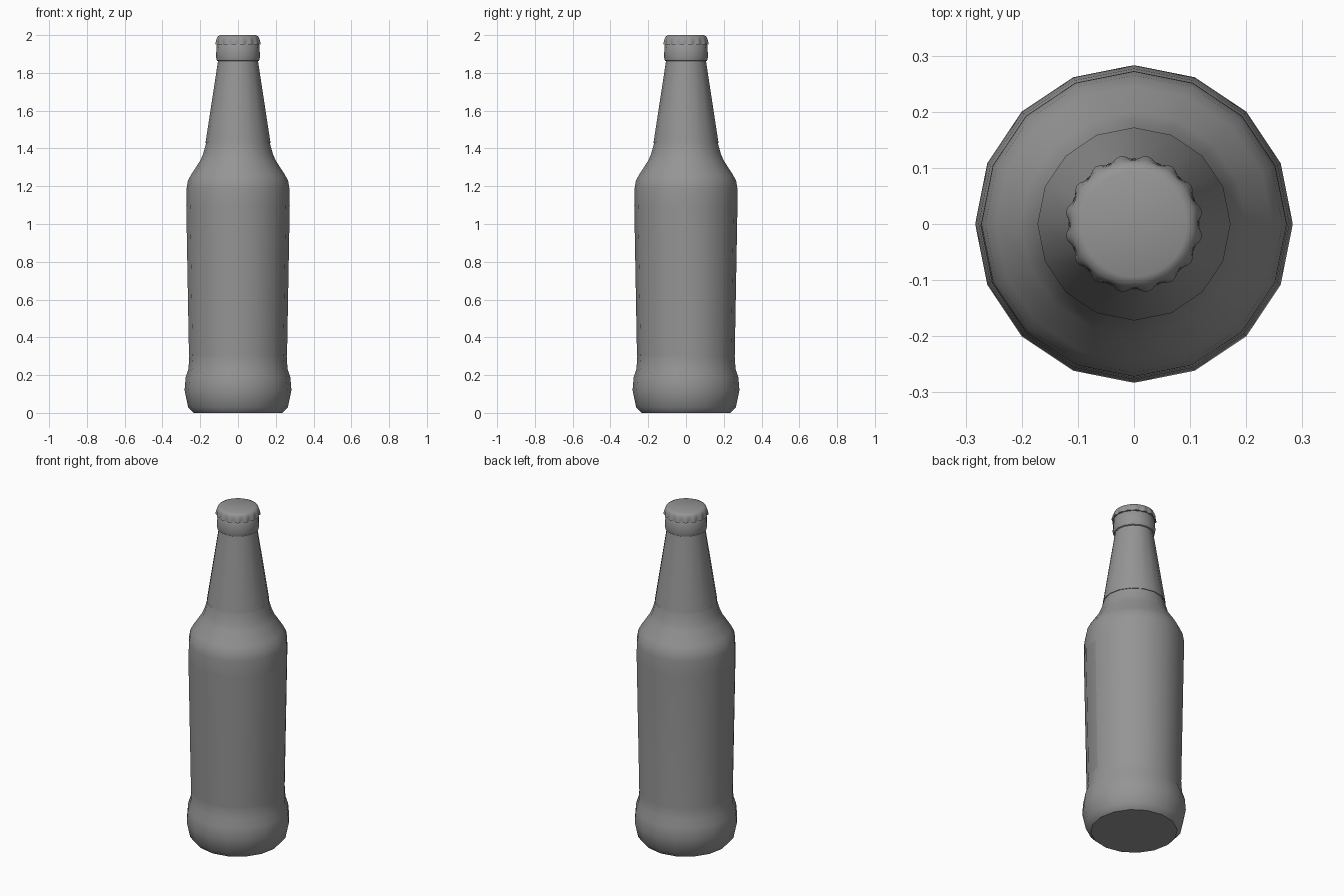
import bpy, bmesh
from math import cos, pi, radians, sin

if "Cube" in bpy.data.objects:
    bpy.data.objects.remove(bpy.data.objects["Cube"])

SIDES = 16

# Dark grey shared by every part
grey = bpy.data.materials.new("dark_grey")
grey.diffuse_color = (0.3, 0.3, 0.3, 1)
grey.use_nodes = True
grey.node_tree.nodes["Principled BSDF"].inputs["Base Color"].default_value = grey.diffuse_color


def finish(name, bm, angle):
    bmesh.ops.recalc_face_normals(bm, faces=bm.faces)
    me = bpy.data.meshes.new(name)
    bm.to_mesh(me)
    bm.free()
    me.materials.append(grey)
    ob = bpy.data.objects.new(name, me)
    bpy.context.collection.objects.link(ob)
    bpy.ops.object.select_all(action='DESELECT')
    ob.select_set(True)
    bpy.context.view_layer.objects.active = ob
    bpy.ops.object.shade_smooth_by_angle(angle=radians(angle))
    return ob


def lathe(name, profile, sides=SIDES, start=0.0, steps=None, wave=None,
          capped=True, angle=40):
    """Revolve (radius, z) points; steps < sides gives a partial wrap."""
    bm = bmesh.new()
    closed = steps is None
    n = sides if closed else steps + 1
    rings = []
    for k, (r, z) in enumerate(profile):
        ring = []
        for i in range(n):
            a = start + 2 * pi * i / sides
            rr = r + (wave[k] * cos(16 * (a - pi / 16)) if wave else 0)
            ring.append(bm.verts.new((rr * cos(a), rr * sin(a), z)))
        rings.append(ring)
    for lo, hi in zip(rings, rings[1:]):
        for i in range(n if closed else n - 1):
            j = (i + 1) % n
            bm.faces.new((lo[i], lo[j], hi[j], hi[i]))
    if closed and capped:
        bm.faces.new(rings[0])
        bm.faces.new(rings[-1])
    return finish(name, bm, angle)


# Glass body with heel, barrel, shoulder, neck and lip
lathe("bottle_body", [
    (0.236, 0.0), (0.241, 0.005), (0.264, 0.03), (0.283, 0.12), (0.277, 0.19),
    (0.262, 0.235), (0.258, 0.30), (0.2725, 1.10), (0.272, 1.19),
    (0.265, 1.23), (0.246, 1.265), (0.200, 1.335), (0.185, 1.37),
    (0.168, 1.43), (0.103, 1.86), (0.112, 1.865), (0.117, 1.885),
    (0.112, 1.955), (0.10, 1.97)])

# Paper label wrapped round the front half
lathe("front_label", [(0.2595, 0.30), (0.274, 1.10)], start=pi, steps=8)

# Thin sleeve round the neck
lathe("neck_sleeve", [(0.167, 1.43), (0.172, 1.43), (0.106, 1.862)],
      capped=False)

# Crimped crown cap
lathe("crown_cap", [
    (0.112, 1.95), (0.119, 1.95), (0.117, 1.965), (0.114, 1.98),
    (0.108, 1.993), (0.094, 2.0)],
    sides=96, wave=[0.003, 0.004, 0.003, 0.001, 0, 0], angle=60)
